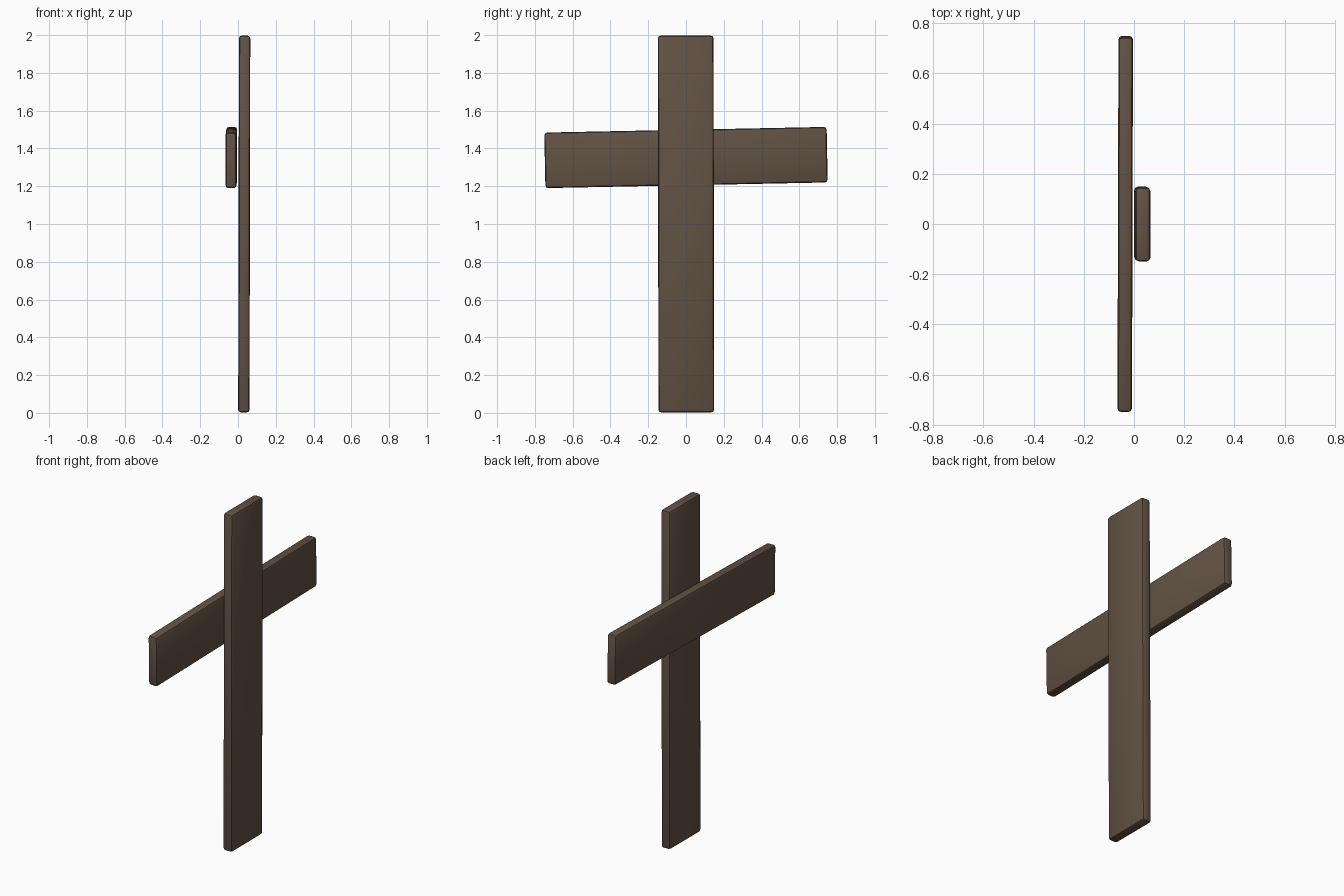
import bpy
import math

if "Cube" in bpy.data.objects:
    bpy.data.objects.remove(bpy.data.objects["Cube"])

wood = bpy.data.materials.new("dark_weathered_wood")
wood.diffuse_color = (0.122, 0.084, 0.057, 1.0)
wood.use_nodes = True
wood.node_tree.nodes["Principled BSDF"].inputs["Base Color"].default_value = wood.diffuse_color


def plank(name, size, location, rotation):
    """A board with softened edges; rotation in degrees."""
    bpy.ops.mesh.primitive_cube_add(size=1, location=location,
                                    rotation=[math.radians(a) for a in rotation])
    board = bpy.context.object
    board.name = name
    board.scale = size
    bpy.ops.object.transform_apply(location=False, rotation=False, scale=True)
    board.data.materials.append(wood)
    bevel = board.modifiers.new("soft_edges", 'BEVEL')
    bevel.width = 0.015
    bevel.segments = 2
    bpy.ops.object.modifier_apply(modifier=bevel.name)
    bpy.ops.object.shade_smooth_by_angle(angle=math.radians(30))
    return board


# Upright board, very slightly out of plumb
plank("upright_board", (0.06, 0.295, 1.995), (0.033, 0.0, 1.0), (0.1, 0.12, 0))

# Cross board fixed behind the upright, tilted a little
plank("cross_board", (0.058, 1.495, 0.294), (-0.035, 0.0, 1.352), (1.15, 0, -0.15))
